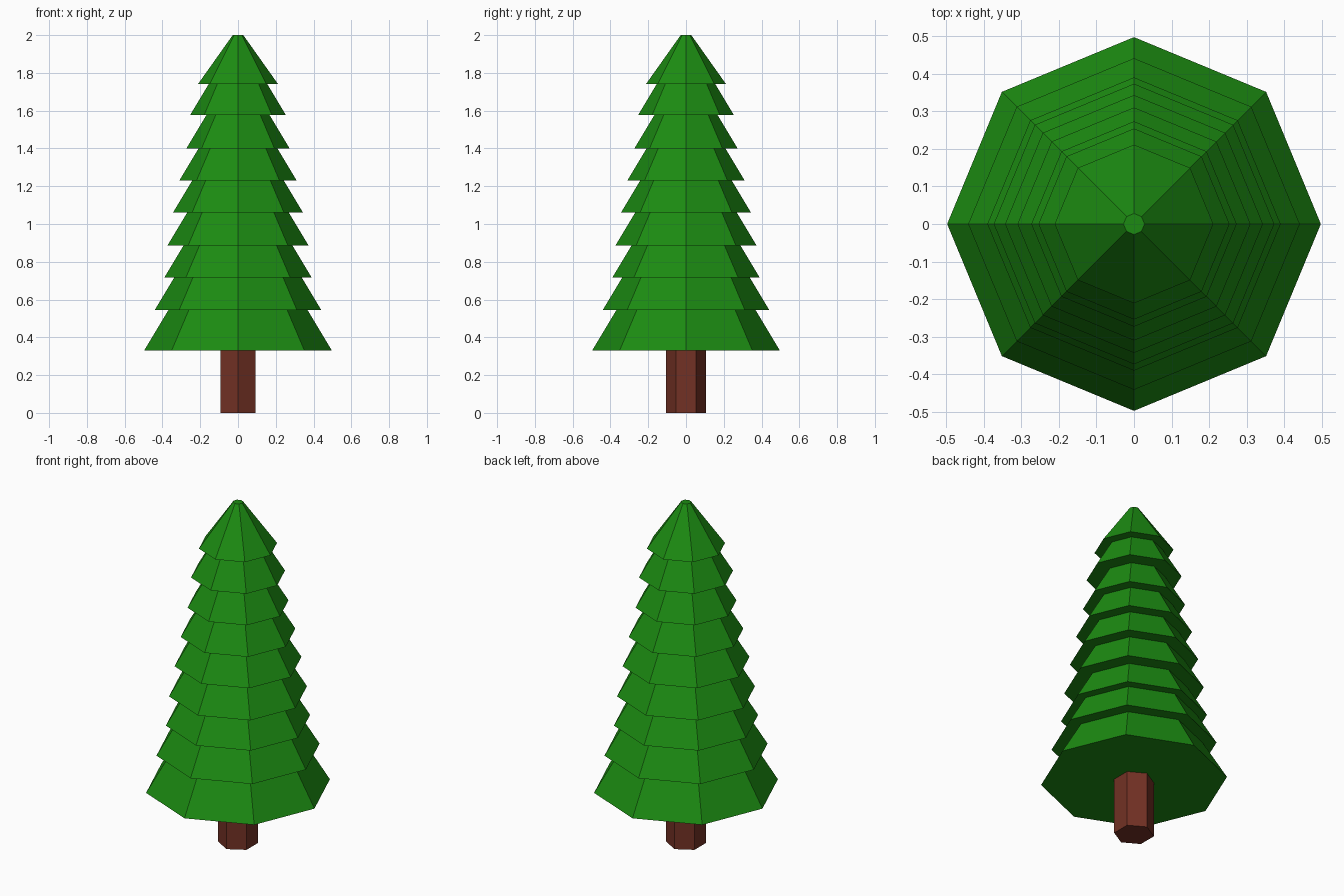
import bpy, math

if "Cube" in bpy.data.objects:
    bpy.data.objects.remove(bpy.data.objects["Cube"])


def material(name, color):
    m = bpy.data.materials.new(name)
    m.diffuse_color = (*color, 1)
    m.use_nodes = True
    m.node_tree.nodes["Principled BSDF"].inputs["Base Color"].default_value = m.diffuse_color
    return m


def frustum(name, sides, r1, r2, z1, z2, mat):
    """Flat-faced prism or cone section with a corner on the y axis."""
    bpy.ops.mesh.primitive_cone_add(vertices=sides, radius1=r1, radius2=r2,
                                    depth=z2 - z1, location=(0, 0, (z1 + z2) / 2))
    ob = bpy.context.object
    ob.name = name
    ob.data.materials.append(mat)
    return ob


green = material("needles", (0.0116, 0.26, 0.006))
brown = material("bark", (0.17, 0.031, 0.018))

# Hexagonal trunk
frustum("trunk", 6, 0.107, 0.107, 0, 0.36, brown)

# Octagonal branch tiers: (bottom height, bottom radius)
tiers = [(0.33, 0.497), (0.544, 0.441), (0.717, 0.39), (0.887, 0.373), (1.062, 0.343),
         (1.231, 0.31), (1.40, 0.273), (1.576, 0.254), (1.742, 0.211)]
slope = 0.6
for i, (z, r) in enumerate(tiers[:-1]):
    top = tiers[i + 1][0] + 0.02
    frustum(f"branch_tier_{i + 1}", 8, r, r - slope * (top - z), z, top, green)

# Tip tier with a small flat top
z, r = tiers[-1]
frustum("branch_tip", 8, r, 0.028, z, 2.0, green)
